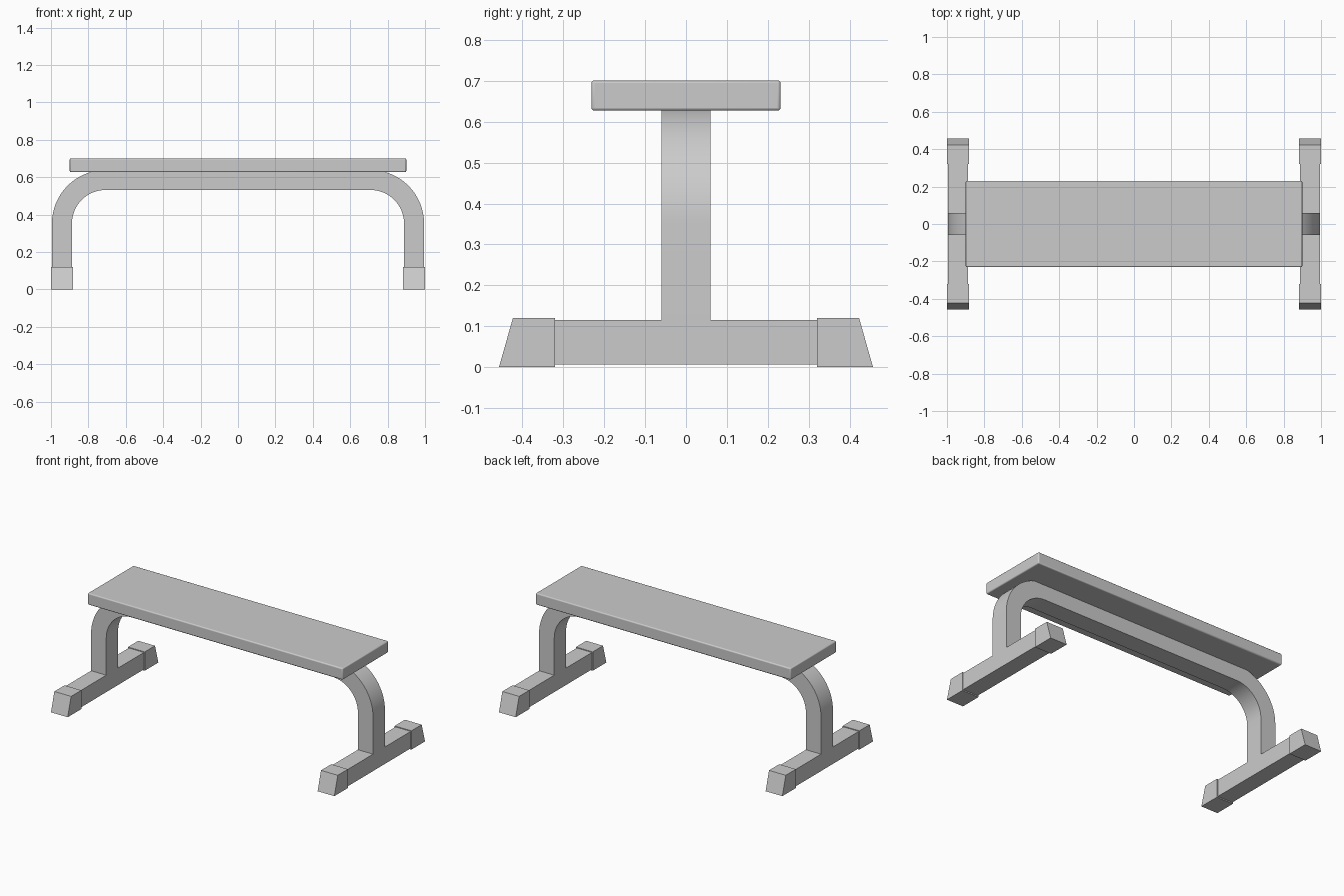
import bpy, bmesh, math
from mathutils import Vector

cube = bpy.data.objects.get("Cube")
if cube:
    bpy.data.objects.remove(cube, do_unlink=True)

grey = bpy.data.materials.new("plain grey")
grey.use_nodes = True
COLOUR = (0.6, 0.6, 0.6, 1)
grey.diffuse_color = COLOUR
grey.node_tree.nodes["Principled BSDF"].inputs["Base Color"].default_value = COLOUR


def extrude(name, outline, depth):
    """Solid made by sweeping a closed 3D outline along a depth vector."""
    bm = bmesh.new()
    face = bm.faces.new([bm.verts.new(p) for p in outline])
    swept = bmesh.ops.extrude_face_region(bm, geom=[face])["geom"]
    verts = [v for v in swept if isinstance(v, bmesh.types.BMVert)]
    bmesh.ops.translate(bm, verts=verts, vec=Vector(depth))
    bmesh.ops.recalc_face_normals(bm, faces=bm.faces)
    mesh = bpy.data.meshes.new(name)
    bm.to_mesh(mesh)
    bm.free()
    mesh.materials.append(grey)
    obj = bpy.data.objects.new(name, mesh)
    bpy.context.collection.objects.link(obj)
    return obj


def box(name, x0, x1, y0, y1, z0, z1):
    base = [(x0, y0, z0), (x1, y0, z0), (x1, y1, z0), (x0, y1, z0)]
    return extrude(name, base, (0, 0, z1 - z0))


def smooth(obj):
    bpy.ops.object.select_all(action='DESELECT')
    obj.select_set(True)
    bpy.context.view_layer.objects.active = obj
    bpy.ops.object.shade_smooth_by_angle(angle=math.radians(35))


# Padded seat with softened edges
seat = box("seat", -0.9, 0.9, -0.231, 0.231, 0.627, 0.701)
bevel = seat.modifiers.new("soft edges", 'BEVEL')
bevel.width = 0.007
bevel.segments = 3
smooth(seat)

# Bent tube frame: an arch with rounded shoulders
BEND_X, BEND_Z, INNER, OUTER = 0.708, 0.352, 0.18, 0.287
FOOT_Z, STEPS = 0.11, 16


def arch(radius):
    arc = [(BEND_X + radius * math.cos(a), BEND_Z + radius * math.sin(a))
           for a in (math.pi / 2 * i / STEPS for i in range(STEPS + 1))]
    half = [(BEND_X + radius, FOOT_Z)] + arc
    return half + [(-x, z) for x, z in reversed(half)]


outline = arch(OUTER) + arch(INNER)[::-1]
frame = extrude("bent_frame", [(x, -0.06, z) for x, z in outline], (0, 0.12, 0))
smooth(frame)

# Floor rails, each with two sloped end caps
for side, s in (("left", 1), ("right", -1)):
    box(side + "_floor_rail", s * 0.888, s * 0.995, -0.4, 0.4, 0.007, 0.115)
    for end, e in (("front", -1), ("back", 1)):
        profile = [(0.32, 0), (0.457, 0), (0.423, 0.12), (0.32, 0.12)]
        extrude(f"{side}_{end}_cap",
                [(s * 0.882, e * y, z) for y, z in profile], (s * 0.118, 0, 0))
